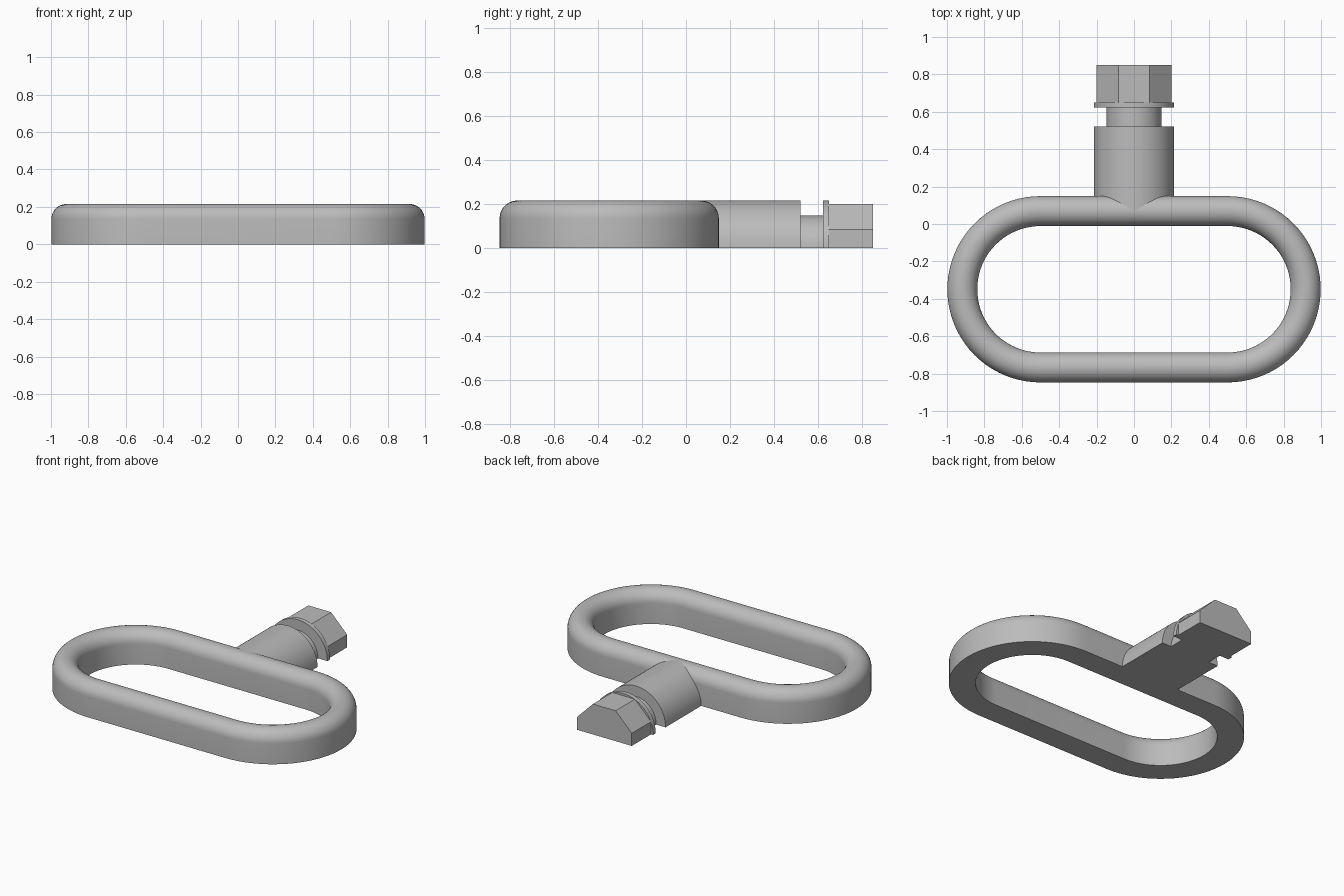
import bpy
import bmesh
from math import sin, cos, pi, radians

cube = bpy.data.objects.get("Cube")
if cube:
    bpy.data.objects.remove(cube, do_unlink=True)

grey = bpy.data.materials.new("plain grey")
grey.use_nodes = True
colour = (0.5, 0.5, 0.5, 1)
grey.diffuse_color = colour
grey.node_tree.nodes["Principled BSDF"].inputs["Base Color"].default_value = colour

TOP = 0.215


def arc(radius, start, end, steps):
    """Points along a circular arc, both ends included."""
    angles = [start + (end - start) * i / steps for i in range(steps + 1)]
    return [(radius * cos(a), radius * sin(a)) for a in angles]


def finish(name, bm, smooth=True):
    bmesh.ops.recalc_face_normals(bm, faces=bm.faces)
    mesh = bpy.data.meshes.new(name)
    bm.to_mesh(mesh)
    bm.free()
    mesh.materials.append(grey)
    obj = bpy.data.objects.new(name, mesh)
    bpy.context.collection.objects.link(obj)
    if smooth:
        bpy.ops.object.select_all(action="DESELECT")
        obj.select_set(True)
        bpy.context.view_layer.objects.active = obj
        bpy.ops.object.shade_smooth_by_angle(angle=radians(30))
    return obj


def bar(name, section, y0, y1, smooth=True):
    """Extrude an x-z cross-section along y, with closed ends."""
    bm = bmesh.new()
    face = bm.faces.new([bm.verts.new((x, y0, z)) for x, z in section])
    new = bmesh.ops.extrude_face_region(bm, geom=[face], use_keep_orig=True)["geom"]
    verts = [v for v in new if isinstance(v, bmesh.types.BMVert)]
    bmesh.ops.translate(bm, verts=verts, vec=(0, y1 - y0, 0))
    return finish(name, bm, smooth)


def oval_ring(name, half_straight, radius, half_width, centre_y):
    """Sweep a round-topped, flat-bottomed section around a stadium path."""
    section = [(half_width, 0)]
    section += [(x, z + TOP - half_width) for x, z in arc(half_width, 0, pi, 20)]
    section.append((-half_width, 0))
    bm = bmesh.new()
    loops = []
    for side, start in ((1, -pi / 2), (-1, pi / 2)):
        for dx, dy in arc(1, start, start + pi, 40):
            loops.append([bm.verts.new((side * half_straight + dx * (radius + s),
                                        centre_y + dy * (radius + s), z))
                          for s, z in section])
    for a, b in zip(loops, loops[1:] + loops[:1]):
        for i in range(len(section)):
            j = (i + 1) % len(section)
            bm.faces.new((a[i], b[i], b[j], a[j]))
    return finish(name, bm)


# Oval handle loop
oval_ring("handle_loop", 0.5, 0.418, 0.08, -0.349)

# Half-round stem, running into the crown of the loop, then neck and collar
bar("stem", arc(TOP, 0, pi, 48), 0.07, 0.52)
bar("neck", arc(0.147, 0, pi, 40), 0.52, 0.622)
bar("collar", arc(TOP, 0, pi, 48), 0.622, 0.65)

# Half-octagon head
w = 0.2
e = w * (2 ** 0.5 - 1)
bar("head", [(w, 0), (w, e), (e, w), (-e, w), (-w, e), (-w, 0)], 0.648, 0.85, smooth=False)
